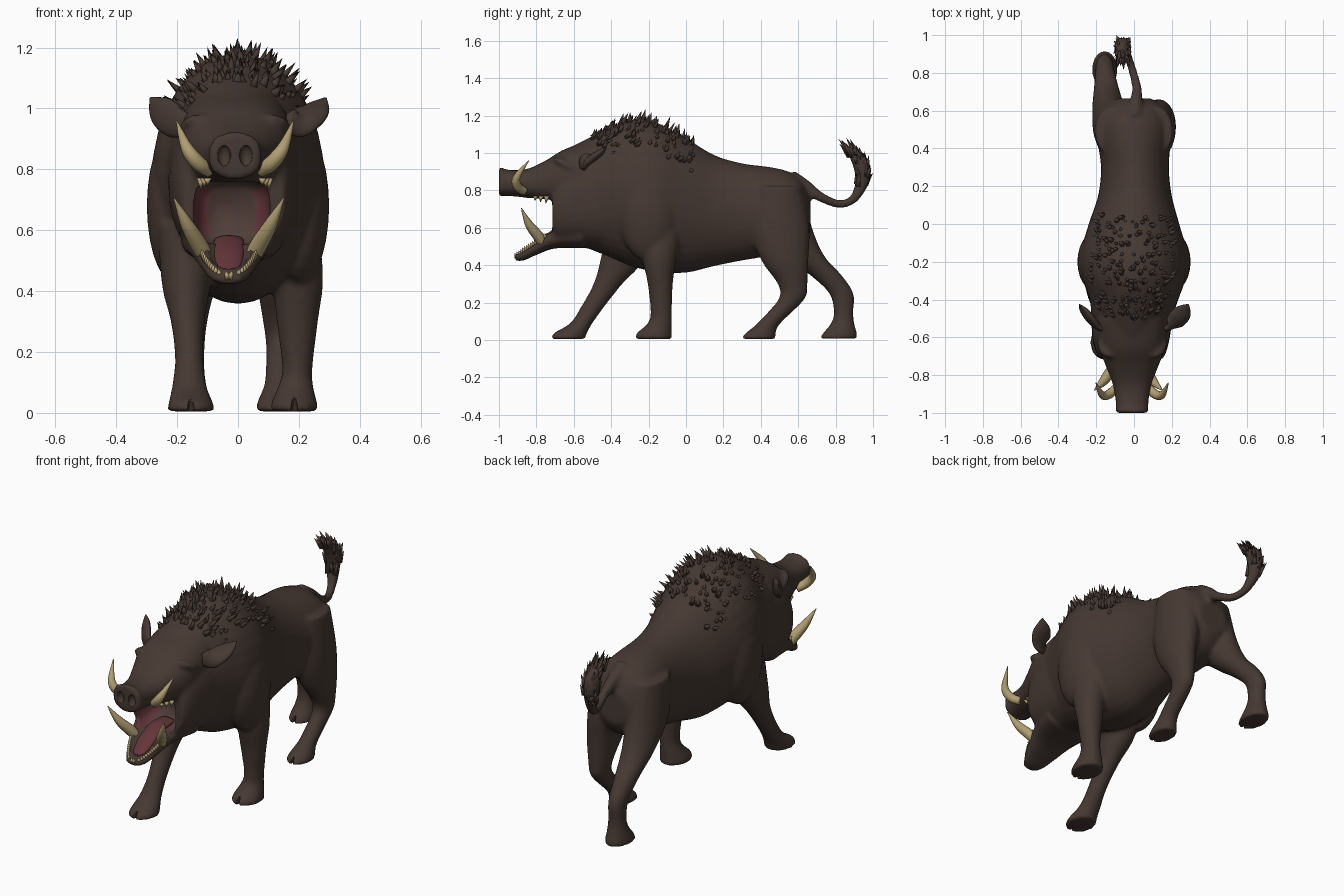
import bpy, bmesh, math, random
from mathutils import Vector, Matrix

if "Cube" in bpy.data.objects:
    bpy.data.objects.remove(bpy.data.objects["Cube"])

random.seed(4)
TAU = math.tau


def material(name, col):
    m = bpy.data.materials.new(name)
    m.diffuse_color = (*col, 1)
    m.use_nodes = True
    m.node_tree.nodes["Principled BSDF"].inputs["Base Color"].default_value = m.diffuse_color
    return m


HIDE = material("dark brown hide", (0.060, 0.040, 0.032))
PINK = material("mouth pink", (0.125, 0.036, 0.042))
THROAT = material("throat brown", (0.080, 0.048, 0.040))
IVORY = material("ivory", (0.44, 0.345, 0.165))
AMBER = material("amber eye", (0.16, 0.11, 0.045))


def spline(rows, n=5):
    """Catmull-Rom through rows of numbers."""
    out, last = [], len(rows) - 1
    for i in range(last):
        a, b, c, d = (rows[max(0, min(last, i + k))] for k in (-1, 0, 1, 2))
        for s in range(n):
            t = s / n
            out.append([0.5 * (2 * q + (r - p) * t + (2 * p - 5 * q + 4 * r - u) * t * t
                               + (3 * q - p - 3 * r + u) * t ** 3) for p, q, r, u in zip(a, b, c, d)])
    return out + [list(rows[-1])]


def loft(bm, rings):
    vs = [[bm.verts.new(p) for p in r] for r in rings]
    n = len(vs[0])
    for a, b in zip(vs, vs[1:]):
        for i in range(n):
            bm.faces.new((a[i], a[(i + 1) % n], b[(i + 1) % n], b[i]))
    bm.faces.new(vs[0])
    bm.faces.new(vs[-1])


def trunk(bm, rows, n=32, power=1.0):
    """Rows: y, top z, bottom z, half width, centre x."""
    rings = []
    for y, zt, zb, w, xc in spline(rows):
        ring = []
        for k in range(n):
            c, s = math.cos(TAU * k / n), math.sin(TAU * k / n)
            c, s = (math.copysign(abs(v) ** power, v) for v in (c, s))
            ring.append((xc + w * c, y, (zt + zb) / 2 + (zt - zb) / 2 * s))
        rings.append(ring)
    loft(bm, rings)


def leg(bm, rows, n=20):
    """Rows: x, y front, y back, z, half width."""
    loft(bm, [[(x + w * math.cos(TAU * k / n), (f + b) / 2 + (b - f) / 2 * math.sin(TAU * k / n), z)
               for k in range(n)] for x, f, b, z, w in spline(rows)])


def tube(bm, rows, ref=(0, 1, 0), flat=1.0, n=12, steps=5):
    """Rows: x, y, z, radius; flat squeezes across the ref direction."""
    pts = spline(rows, steps)
    rings = []
    for i, (x, y, z, r) in enumerate(pts):
        t = Vector(pts[min(i + 1, len(pts) - 1)][:3]) - Vector(pts[max(i - 1, 0)][:3])
        u = t.cross(Vector(ref)).normalized()
        v = u.cross(t).normalized()
        rings.append([Vector((x, y, z)) + r * (u * math.cos(TAU * k / n) + v * flat * math.sin(TAU * k / n))
                      for k in range(n)])
    loft(bm, rings)


def cone(bm, p, d, r, length):
    p, d = Vector(p), Vector(d).normalized()
    q = d.to_track_quat('Z', 'Y').to_matrix().to_4x4()
    bmesh.ops.create_cone(bm, cap_ends=True, segments=6, radius1=r, radius2=0, depth=length,
                          matrix=Matrix.Translation(p + d * length * 0.5) @ q)


def ball(bm, c, r, tilt=0.0, idx=0):
    m = Matrix.Translation(c) @ Matrix.Rotation(tilt, 4, 'X') @ Matrix.Diagonal((*r, 1))
    vs = bmesh.ops.create_uvsphere(bm, u_segments=24, v_segments=14, radius=1, matrix=m)['verts']
    for f in {f for v in vs for f in v.link_faces}:
        f.material_index = idx


def finish(bm, name, mats):
    bmesh.ops.recalc_face_normals(bm, faces=bm.faces)
    for f in bm.faces:
        f.smooth = True
    me = bpy.data.meshes.new(name)
    bm.to_mesh(me)
    bm.free()
    for m in mats:
        me.materials.append(m)
    ob = bpy.data.objects.new(name, me)
    bpy.context.collection.objects.link(ob)
    return ob


# Torso, cheeks, snout and lower jaw
bm = bmesh.new()
TORSO = [(-.62, 1.03, .53, .17, -.01), (-.5, 1.09, .48, .21, -.01), (-.4, 1.14, .44, .235, 0), (-.28, 1.18, .39, .275, 0),
         (-.15, 1.16, .365, .28, 0), (0, 1.08, .36, .24, 0), (.15, .99, .395, .195, .005), (.3, .945, .425, .18, .005),
         (.45, .925, .45, .195, 0), (.55, .90, .47, .195, 0), (.62, .85, .51, .165, 0), (.665, .76, .58, .09, 0)]
trunk(bm, TORSO)
trunk(bm, [(-.45, 1.04, .48, .22, -.01), (-.6, .99, .50, .205, -.015), (-.68, .93, .51, .185, -.015),
           (-.715, .86, .54, .165, -.015)], power=.85)
trunk(bm, [(-.5, 1.07, .70, .19, -.01), (-.65, 1.02, .72, .175, -.01), (-.75, .96, .735, .14, -.01),
           (-.85, .915, .76, .102, -.01), (-.95, .91, .77, .086, -.01), (-1.0, .93, .765, .09, -.01)], power=.85)
trunk(bm, [(-.55, .66, .49, .17, -.02), (-.7, .61, .49, .135, -.03), (-.8, .545, .455, .1, -.03),
           (-.87, .49, .425, .07, -.03), (-.915, .455, .425, .04, -.03)], power=.8)

# Brow ridges, shoulders
for s in (-1, 1):
    ball(bm, (s * .12 - .01, -.63, .93), (.066, .09, .03), -.5)
    ball(bm, (s * .2, -.2, .68), (.1, .16, .26))

# Legs: forward and straight fore legs, bent and stretched hind legs
leg(bm, [(.165, -.27, -.01, .62, .1), (.195, -.235, -.05, .44, .085), (.195, -.205, -.07, .3, .068),
         (.195, -.19, -.075, .15, .05), (.19, -.205, -.075, .09, .057), (.185, -.265, -.075, .035, .075),
         (.185, -.27, -.075, .005, .08)])
leg(bm, [(-.165, -.42, -.14, .62, .1), (-.17, -.46, -.23, .42, .08), (-.165, -.495, -.34, .3, .056),
         (-.16, -.56, -.435, .18, .047), (-.16, -.62, -.50, .09, .057), (-.155, -.71, -.53, .035, .073),
         (-.155, -.72, -.54, .005, .078)])
leg(bm, [(.11, .36, .62, .82, .095), (.125, .345, .66, .6, .095), (.14, .40, .655, .43, .08), (.14, .49, .65, .3, .058),
         (.14, .495, .635, .22, .048), (.135, .40, .525, .11, .046), (.13, .36, .49, .07, .052),
         (.125, .31, .48, .03, .064), (.125, .295, .48, .005, .066)])
leg(bm, [(-.11, .36, .62, .82, .095), (-.125, .38, .675, .6, .095), (-.14, .53, .74, .45, .08), (-.15, .66, .83, .35, .06),
         (-.155, .765, .895, .25, .048), (-.155, .79, .895, .15, .045), (-.155, .775, .90, .09, .052),
         (-.155, .73, .915, .035, .065), (-.155, .715, .915, .008, .068)])

# Tail stem
TAIL = [(0, .56, .86, .05), (.01, .64, .82, .036), (.015, .72, .765, .026), (-.01, .82, .727, .022), (-.035, .895, .755, .024),
        (-.055, .94, .84, .036), (-.06, .94, .93, .046), (-.06, .90, 1.0, .035)]
tube(bm, TAIL, ref=(1, 0, 0), n=14)
body = finish(bm, "boar_body", [HIDE, PINK, THROAT])
rm = body.modifiers.new("blend", 'REMESH')
rm.mode, rm.voxel_size, rm.use_smooth_shade = 'VOXEL', 0.0115, True
sm = body.modifiers.new("soften", 'SMOOTH')
sm.factor, sm.iterations = 0.5, 5

# Carved mouth cavity (pink cheeks, brown palate), nostrils and cloven toes
bm = bmesh.new()
loft(bm, [[(-.02 + w * math.copysign(abs(math.cos(TAU * k / 40)) ** .55, math.cos(TAU * k / 40)), y,
            .66 + h * math.copysign(abs(math.sin(TAU * k / 40)) ** .55, math.sin(TAU * k / 40))) for k in range(40)]
          for y, w, h in ((-.84, .125, .10), (-.70, .125, .11), (-.62, .115, .105), (-.57, .08, .075))])
for f in bm.faces:
    f.material_index = 1 if abs(f.calc_center_median().x + .02) > .078 else 2
for s in (-1, 1):
    ball(bm, (s * .036 - .01, -1.0, .845), (.021, .022, .034))
for x, y in ((.185, -.275), (-.155, -.725), (.125, .29), (-.155, .71)):
    ball(bm, (x, y, .0), (.011, .05, .06))
cut_a = finish(bm, "mouth_cutter", [HIDE, PINK, THROAT])
bm = bmesh.new()
ball(bm, (-.03, -.775, .565), (.078, .15, .035), .66)
cut_b = finish(bm, "jaw_trough_cutter", [HIDE, PINK, THROAT])
for c in (cut_a, cut_b):
    b = body.modifiers.new(c.name, 'BOOLEAN')
    b.operation, b.solver, b.object = 'DIFFERENCE', 'EXACT', c
    c.hide_render = True
    c.hide_set(True)

# Tongue
bm = bmesh.new()
tube(bm, [(-.03, -.59, .565, .045), (-.03, -.68, .565, .05), (-.03, -.77, .53, .05), (-.03, -.84, .485, .042),
          (-.03, -.87, .468, .025)], ref=(0, 0, 1), flat=.35, n=16)
finish(bm, "tongue", [PINK])

# Tusks
bm = bmesh.new()
for s in (-1, 1):
    tube(bm, [(s * x - .01, y, z, r) for x, y, z, r in
              ((.085, -.865, .795, .022), (.12, -.90, .82, .025), (.158, -.905, .87, .02), (.192, -.84, .96, .002))])
    tube(bm, [(s * x - .03, y, z, r) for x, y, z, r in
              ((.075, -.76, .51, .026), (.10, -.79, .555, .029), (.138, -.84, .62, .022), (.18, -.88, .705, .002))],
         ref=(0, 0, 1))
finish(bm, "tusks", [IVORY])

# Teeth along both jaws
bm = bmesh.new()
for s in (-1, 1):
    for i in range(16):
        t = i / 15
        x = .096 * (1 - t) ** .5 + .004
        cone(bm, (s * x - .03, -.75 - .155 * t, .548 - .105 * t), (s * .3, -.5, 1), .014, .028)
    for i in range(3):
        cone(bm, (s * (.112 - .011 * i) - .01, -.745 - .03 * i, .77), (0, -.1, -1), .015, .042 - .008 * i)
finish(bm, "teeth", [IVORY])

# Eyes
bm = bmesh.new()
for s in (-1, 1):
    ball(bm, (s * .15 - .01, -.672, .885), (.016, .02, .010))
finish(bm, "eyes", [AMBER])

# Ears
bm = bmesh.new()
for s in (-1, 1):
    tube(bm, [(s * x, y, z, r) for x, y, z, r in
              ((.165, -.56, .95, .035), (.205, -.53, .955, .052), (.24, -.49, .98, .055), (.265, -.455, 1.005, .04),
               (.288, -.425, 1.035, .004))], ref=(.5, 1, 0), flat=.4, n=16)
finish(bm, "ears", [HIDE])

# Bristles on the hump
bm = bmesh.new()
rows = [r for r in spline(TORSO, 6) if -.5 < r[0] < .04]
for i in range(210):
    y, zt, zb, w, xc = random.choice(rows)
    a = math.pi / 2 + random.uniform(-1, 1) * (1 if i > 30 else .3)
    h = (zt - zb) / 2
    nrm = Vector((math.cos(a) / w, 0, math.sin(a) / h)).normalized()
    p = Vector((xc + w * math.cos(a), y + random.uniform(-.02, .02), zb + h + h * math.sin(a))) - nrm * .014
    cone(bm, p, nrm + Vector((random.uniform(-.2, .2), random.uniform(.1, .7), .2)),
         random.uniform(.012, .019), random.choice((.036, .042, .048, .068)))
finish(bm, "mane_bristles", [HIDE])

# Tail tuft
bm = bmesh.new()
path = spline(TAIL[4:], 8)
for i in range(80):
    k = random.randrange(6, len(path) - 2)
    p = Vector(path[k][:3])
    d = (Vector(path[k + 1][:3]) - p).normalized()
    side = Vector((random.uniform(-1, 1), random.uniform(-1, 1), random.uniform(-.3, .3)))
    cone(bm, p + side * .025, d + side * .35, .018, random.uniform(.06, .085))
for i in range(14):
    side = Vector((random.uniform(-1, 1), random.uniform(-1, 1), 0))
    cone(bm, Vector((-.06, .90, .985)) + side * .025, Vector((0, -.65, 1)) + side * .2, .019, random.uniform(.07, .115))
finish(bm, "tail_tuft", [HIDE])
